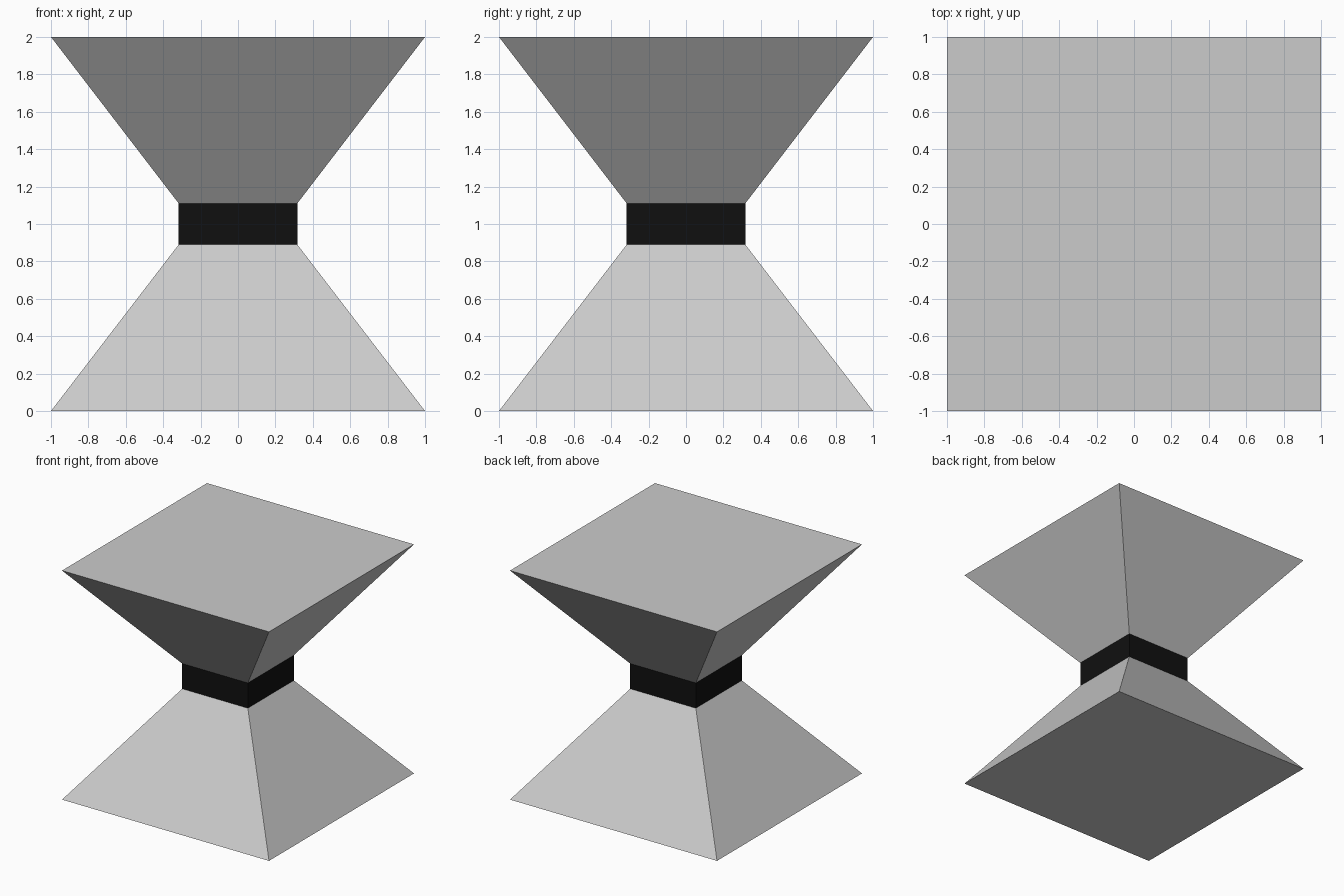
import bpy, bmesh

if "Cube" in bpy.data.objects:
    bpy.data.objects.remove(bpy.data.objects["Cube"])

NECK = 0.317            # half width of the neck
LOW, HIGH = 0.89, 1.11  # neck bottom and top


def square_section(name, z0, half0, z1, half1, cap_bottom=False, cap_top=False):
    """Four-sided straight or tapered section between two squares."""
    bm = bmesh.new()
    corners = [(-1, -1), (1, -1), (1, 1), (-1, 1)]
    low = [bm.verts.new((x * half0, y * half0, z0)) for x, y in corners]
    top = [bm.verts.new((x * half1, y * half1, z1)) for x, y in corners]
    for i in range(4):
        j = (i + 1) % 4
        bm.faces.new((low[i], low[j], top[j], top[i]))
    if cap_bottom:
        bm.faces.new(low[::-1])
    if cap_top:
        bm.faces.new(top)
    mesh = bpy.data.meshes.new(name)
    bm.to_mesh(mesh)
    bm.free()
    obj = bpy.data.objects.new(name, mesh)
    bpy.context.collection.objects.link(obj)
    return obj


# Lower pyramid base and inverted upper pyramid
square_section("base", 0, 1, LOW, NECK, cap_bottom=True)
square_section("table_top", HIGH, NECK, 2, 1, cap_top=True)

# Black neck joining them
neck = square_section("neck", LOW, NECK, HIGH, NECK)
black = bpy.data.materials.new("black")
black.diffuse_color = (0.005, 0.005, 0.005, 1)
black.use_nodes = True
black.node_tree.nodes["Principled BSDF"].inputs["Base Color"].default_value = black.diffuse_color
neck.data.materials.append(black)
